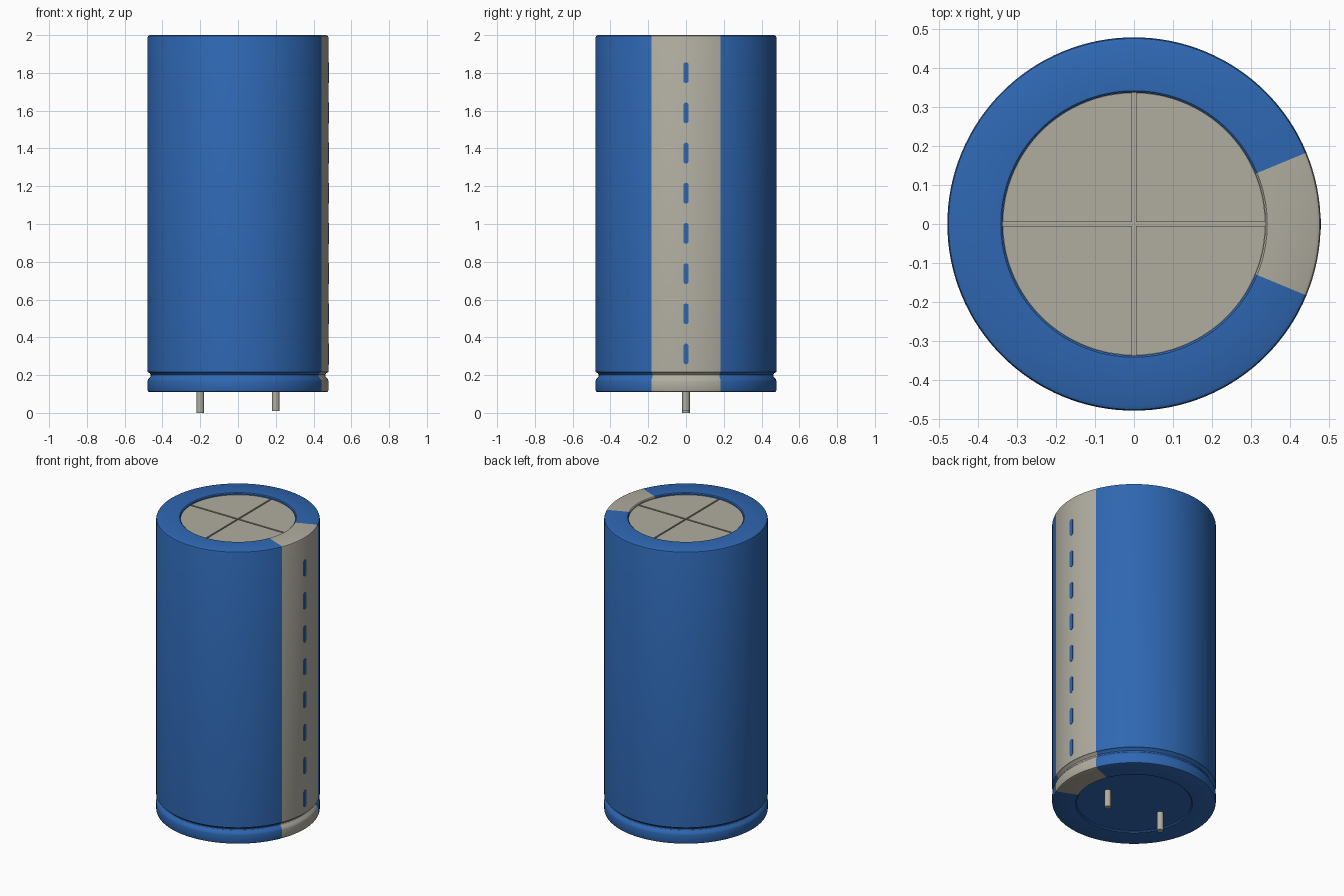
import bpy, bmesh, math
from mathutils import Matrix

cube = bpy.data.objects.get("Cube")
if cube:
    bpy.data.objects.remove(cube, do_unlink=True)

SEGMENTS = 128
STRIPE_ANGLE = math.radians(22.5)


def make_material(name, rgb):
    mat = bpy.data.materials.new(name)
    mat.use_nodes = True
    color = (*rgb, 1.0)
    mat.diffuse_color = color
    bsdf = next(n for n in mat.node_tree.nodes if n.type == 'BSDF_PRINCIPLED')
    bsdf.inputs["Base Color"].default_value = color
    return mat


blue = make_material("sleeve blue", (0.028, 0.136, 0.448))
grey = make_material("warm grey", (0.434, 0.418, 0.350))


def add_object(name, bm, mats, smooth=True):
    bmesh.ops.recalc_face_normals(bm, faces=bm.faces[:])
    mesh = bpy.data.meshes.new(name)
    bm.to_mesh(mesh)
    bm.free()
    for mat in mats:
        mesh.materials.append(mat)
    obj = bpy.data.objects.new(name, mesh)
    bpy.context.collection.objects.link(obj)
    if smooth:
        bpy.ops.object.select_all(action='DESELECT')
        obj.select_set(True)
        bpy.context.view_layer.objects.active = obj
        bpy.ops.object.shade_smooth_by_angle(angle=math.radians(30))
    return obj


def extrude_outline(bm, points, height):
    """Fill a closed outline and extrude it along z."""
    face = bm.faces.new([bm.verts.new(p) for p in points])
    new = bmesh.ops.extrude_face_region(bm, geom=[face])["geom"]
    verts = [v for v in new if isinstance(v, bmesh.types.BMVert)]
    bmesh.ops.translate(bm, verts=verts, vec=(0, 0, height))


def cylinder(name, radius, z0, z1, mat, x=0.0, segments=SEGMENTS):
    bm = bmesh.new()
    bmesh.ops.create_cone(bm, cap_ends=True, segments=segments, radius1=radius,
                          radius2=radius, depth=z1 - z0,
                          matrix=Matrix.Translation((x, 0, (z0 + z1) / 2)))
    return add_object(name, bm, [mat])


# Sleeve: closed lathe profile (radius, z) with crimp groove and rolled lips
profile = [(0.337, 0.13), (0.337, 0.115), (0.342, 0.11), (0.468, 0.11),
           (0.476, 0.113), (0.479, 0.121), (0.479, 0.168), (0.476, 0.178),
           (0.468, 0.186), (0.462, 0.195), (0.462, 0.203), (0.468, 0.211),
           (0.479, 0.217), (0.479, 1.988), (0.476, 1.996), (0.468, 2.0),
           (0.342, 2.0), (0.337, 1.995), (0.337, 1.97)]
bm = bmesh.new()
rings = []
for i in range(SEGMENTS):
    a = 2 * math.pi * i / SEGMENTS
    rings.append([bm.verts.new((r * math.cos(a), r * math.sin(a), z)) for r, z in profile])
for i in range(SEGMENTS):
    here, after = rings[i], rings[(i + 1) % SEGMENTS]
    for j in range(len(profile)):
        k = (j + 1) % len(profile)
        face = bm.faces.new((here[j], after[j], after[k], here[k]))
        c = face.calc_center_median()
        # Polarity stripe runs down the +x side and over both lips
        face.material_index = 1 if abs(math.atan2(c.y, c.x)) < STRIPE_ANGLE else 0
add_object("sleeve", bm, [blue, grey])

# Recessed ends of the can
cylinder("bottom_seal", 0.338, 0.12, 0.16, blue)
cylinder("vent_groove_floor", 0.338, 1.94, 1.978, grey)

# Top plate in four quarters, leaving a cross-shaped vent groove
gap, radius, steps = 0.005, 0.3365, 32
start = math.asin(gap / radius)
bm = bmesh.new()
for q in range(4):
    points = [(gap, gap, 1.976)]
    for i in range(steps + 1):
        a = start + (math.pi / 2 - 2 * start) * i / steps
        points.append((radius * math.cos(a), radius * math.sin(a), 1.976))
    turn = Matrix.Rotation(q * math.pi / 2, 3, 'Z')
    extrude_outline(bm, [turn @ Matrix.Translation(p).to_translation() for p in points], 0.012)
add_object("top_plate", bm, [grey])

# Row of rounded dashes printed along the stripe
half_w, half_h = 0.014, 0.055
bm = bmesh.new()
for n in range(8):
    z = 0.312 + n * 0.2127
    points = []
    for i in range(18):
        a = math.pi * (i if i < 9 else i - 1) / 8
        end = half_h - half_w if i < 9 else half_w - half_h
        points.append((end + half_w * math.sin(a), half_w * math.cos(a), 0))
    extrude_outline(bm, points, 0.004)
    bm.verts.ensure_lookup_table()
    for v in bm.verts[-36:]:
        up, across, out = v.co
        v.co = (0.4765 + out, across, z + up)
add_object("polarity_dashes", bm, [blue], smooth=False)

# Terminal pins, one slightly longer
cylinder("right_pin", 0.02, 0.0, 0.14, grey, x=-0.2, segments=32)
cylinder("left_pin", 0.02, 0.01, 0.14, grey, x=0.2, segments=32)
